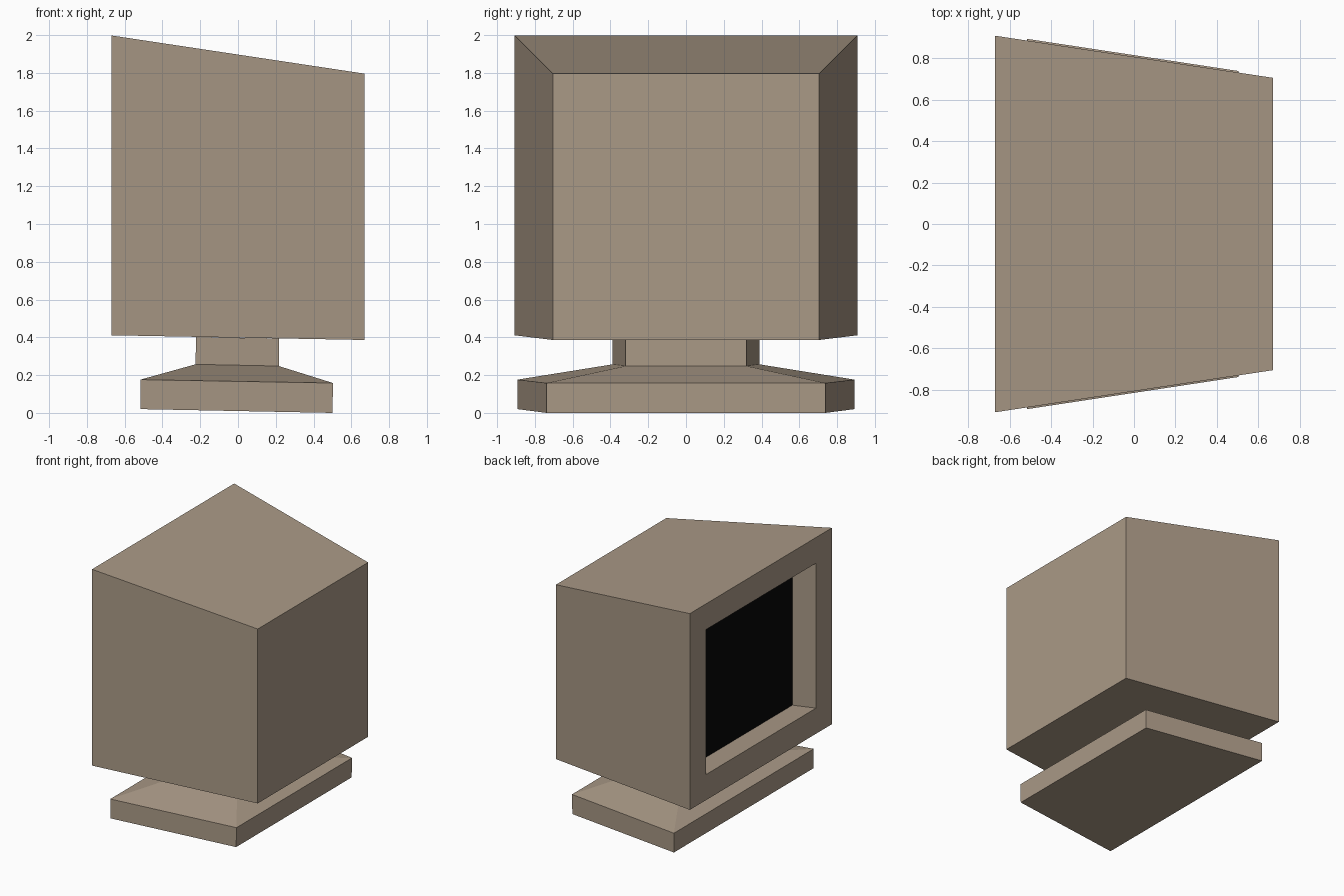
import bpy, bmesh

if "Cube" in bpy.data.objects:
    bpy.data.objects.remove(bpy.data.objects["Cube"])


def material(name, color):
    m = bpy.data.materials.new(name)
    m.diffuse_color = color
    m.use_nodes = True
    m.node_tree.nodes["Principled BSDF"].inputs["Base Color"].default_value = m.diffuse_color
    return m


def loft(name, rings, mats, cap_start=None, cap_end=None):
    """Bridge four-cornered rings; optional caps take a material index."""
    bm = bmesh.new()
    loops = [[bm.verts.new(p) for p in r] for r in rings]
    for a, b in zip(loops, loops[1:]):
        for i in range(4):
            j = (i + 1) % 4
            bm.faces.new((a[i], a[j], b[j], b[i]))
    for cap, loop in ((cap_start, loops[0]), (cap_end, loops[-1])):
        if cap is not None:
            bm.faces.new(loop).material_index = cap
    bmesh.ops.recalc_face_normals(bm, faces=bm.faces[:])
    mesh = bpy.data.meshes.new(name)
    bm.to_mesh(mesh)
    bm.free()
    ob = bpy.data.objects.new(name, mesh)
    bpy.context.collection.objects.link(ob)
    for m in mats:
        mesh.materials.append(m)
    return ob


def upright(x, half, z0, z1):
    return [(x, -half, z0), (x, half, z0), (x, half, z1), (x, -half, z1)]


def flat(x0, half0, z0, x1, half1, z1):
    return [(x0, -half0, z0), (x1, -half1, z1), (x1, half1, z1), (x0, half0, z0)]


beige = material("beige_plastic", (0.40, 0.32, 0.24, 1))
black = material("dark_glass", (0.002, 0.002, 0.002, 1))

# Tapered housing with bezel and recessed screen
loft("monitor_housing", [
    upright(0.67, 0.705, 0.388, 1.798),
    upright(-0.67, 0.908, 0.413, 2.0),
    upright(-0.67, 0.704, 0.62, 1.792),
    upright(-0.48, 0.674, 0.605, 1.765),
], [beige, black], cap_start=0, cap_end=1)

# Swivel base with sloped shoulder and neck
loft("monitor_stand", [
    flat(-0.517, 0.893, 0.022, 0.50, 0.738, 0.002),
    flat(-0.517, 0.893, 0.178, 0.503, 0.738, 0.160),
    flat(-0.225, 0.388, 0.259, 0.216, 0.320, 0.250),
    flat(-0.222, 0.388, 0.404, 0.216, 0.320, 0.396),
], [beige], cap_start=0)

# Rest everything on the floor
low = min(v.co.z for v in bpy.data.objects["monitor_stand"].data.vertices)
for ob in bpy.data.objects:
    ob.location.z -= low
